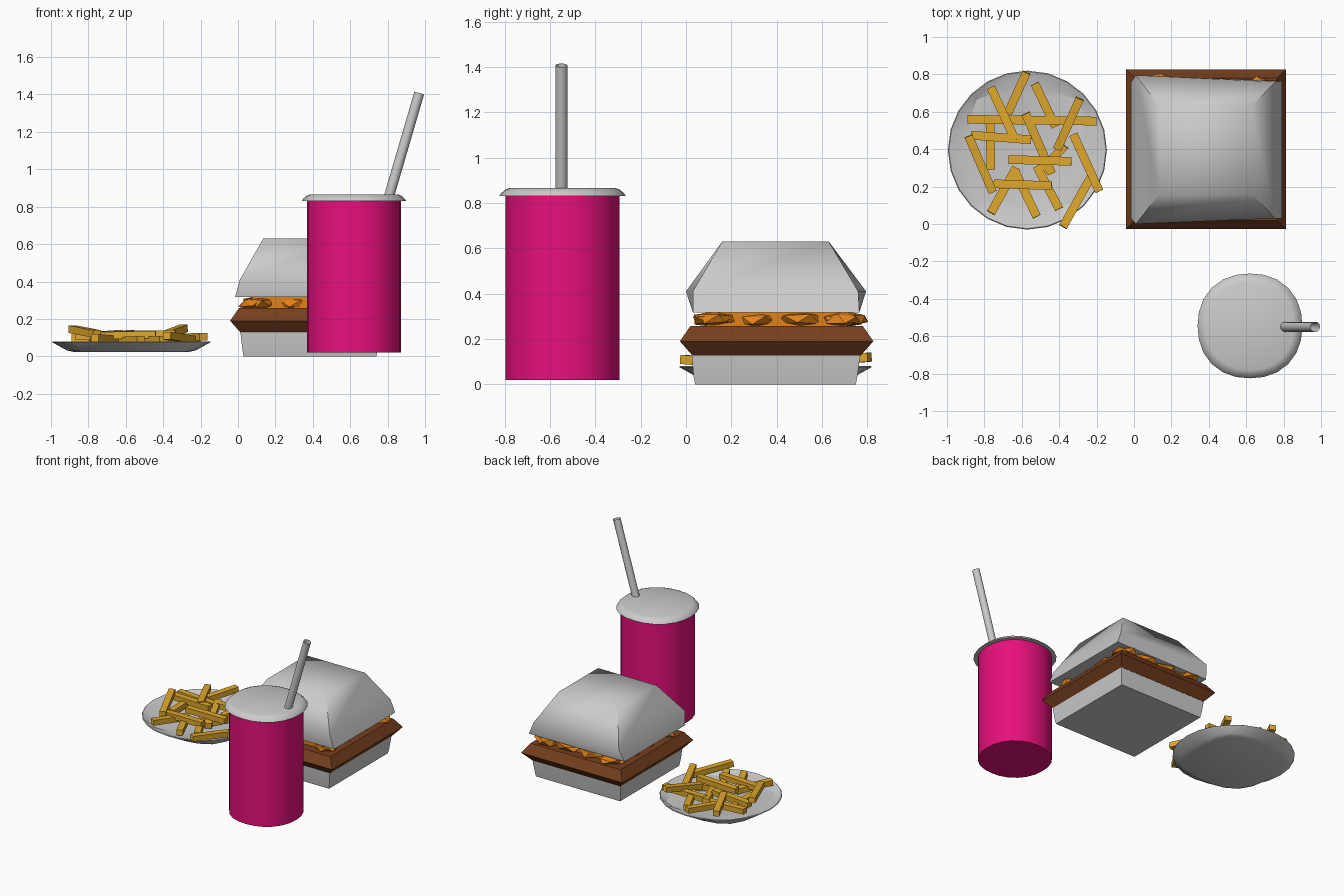
import bpy, bmesh, math, random
from mathutils import Vector, Matrix

if "Cube" in bpy.data.objects:
    bpy.data.objects.remove(bpy.data.objects["Cube"])

random.seed(4)


def material(name, rgb):
    m = bpy.data.materials.new(name)
    m.diffuse_color = (*rgb, 1)
    m.use_nodes = True
    m.node_tree.nodes["Principled BSDF"].inputs["Base Color"].default_value = m.diffuse_color
    return m


PINK = material("cup_pink", (0.80, 0.005, 0.20))
BROWN = material("patty_brown", (0.18, 0.05, 0.013))
GOLD = material("fry_gold", (0.74, 0.39, 0.025))
ORANGE = material("filling_orange", (0.75, 0.22, 0.01))


def finish(name, bm, mat=None, angle=None):
    bmesh.ops.recalc_face_normals(bm, faces=bm.faces)
    me = bpy.data.meshes.new(name)
    bm.to_mesh(me)
    bm.free()
    ob = bpy.data.objects.new(name, me)
    bpy.context.collection.objects.link(ob)
    if mat:
        me.materials.append(mat)
    if angle:
        bpy.ops.object.select_all(action='DESELECT')
        ob.select_set(True)
        bpy.context.view_layer.objects.active = ob
        bpy.ops.object.shade_smooth_by_angle(angle=math.radians(angle))
    return ob


def ring(cx, cy, z, r, n=2.0, seg=24):
    """Superellipse ring: n=2 is a circle, larger n is squarer."""
    pts = []
    for i in range(seg):
        a = 2 * math.pi * i / seg
        c, s = math.cos(a), math.sin(a)
        k = r / (abs(c) ** n + abs(s) ** n) ** (1 / n)
        pts.append((cx + k * c, cy + k * s, z))
    return pts


def rect(x0, x1, z, yl, yr):
    """Four corners; yl and yr are the y ranges at the left and right sides."""
    return [(x0, yl[0], z), (x1, yr[0], z), (x1, yr[1], z), (x0, yl[1], z)]


def loft(name, rings, mat=None, angle=None):
    bm = bmesh.new()
    vs = [[bm.verts.new(p) for p in r] for r in rings]
    n = len(vs[0])
    for a, b in zip(vs, vs[1:]):
        for i in range(n):
            bm.faces.new((a[i], a[(i + 1) % n], b[(i + 1) % n], b[i]))
    bm.faces.new(vs[0][::-1])
    bm.faces.new(vs[-1])
    return finish(name, bm, mat, angle)


def square(h, z, cx=0.385, cy=0.40):
    return rect(cx - h, cx + h, z, (cy - h, cy + h), (cy - h, cy + h))


# Burger buns and patty
loft("bottom_bun", [square(0.355, 0.0, cy=0.395), square(0.362, 0.04, cy=0.395),
                    square(0.372, 0.13, cy=0.397)], None, 60)
loft("patty", [square(0.37, 0.125), square(0.427, 0.19), square(0.38, 0.258)], BROWN, 30)
loft("top_bun", [rect(-0.015, 0.79, 0.318, (0.03, 0.76), (0.03, 0.765)),
                 rect(0.01, 0.755, 0.41, (0.0, 0.795), (0.03, 0.76)),
                 rect(0.135, 0.63, 0.63, (0.16, 0.63), (0.16, 0.63))], None, 65)

# Crumpled orange filling: core slab plus chunks around the edge
loft("filling_core", [square(0.31, 0.255), square(0.31, 0.32)], ORANGE)
bm = bmesh.new()
for side in range(4):
    for t in (-0.28, -0.10, 0.09, 0.27):
        m = (Matrix.Translation((0.39, 0.415, 0.286))
             @ Matrix.Rotation(side * math.pi / 2, 4, 'Z')
             @ Matrix.Translation((t, -0.27 + random.uniform(-0.015, 0.015), 0))
             @ Matrix.Rotation(random.uniform(-0.15, 0.15), 4, 'Z')
             @ Matrix.Diagonal((0.115, 0.085, 0.036, 1)))
        new = bmesh.ops.create_icosphere(bm, subdivisions=1, radius=1.0, matrix=m)["verts"]
        for v in new:
            v.co += Vector((random.uniform(-0.015, 0.015), random.uniform(-0.015, 0.015),
                            random.uniform(-0.007, 0.007)))
finish("filling_chunks", bm, ORANGE)

# Cup, lid and straw
CX, CY = 0.62, -0.545
loft("cup", [ring(CX, CY, z, 0.252, 2.15) for z in (0.02, 0.835)], PINK, 40)
loft("cup_lid", [ring(CX, CY, z, r, 2.2) for r, z in
                 ((0.28, 0.83), (0.272, 0.842), (0.255, 0.858), (0.235, 0.866))], None, 45)
a, b = Vector((0.803, -0.55, 0.84)), Vector((0.969, -0.55, 1.408))
rot = (b - a).to_track_quat('Z', 'Y').to_matrix().to_4x4()
bm = bmesh.new()
bmesh.ops.create_cone(bm, cap_ends=False, segments=12, radius1=0.027, radius2=0.027,
                      depth=(b - a).length, matrix=Matrix.Translation((a + b) / 2) @ rot)
finish("straw", bm, None, 40)

# Plate: round rim over a squarish base
PX, PY = -0.57, 0.395
loft("plate", [ring(PX, PY, 0.022, 0.30, 5), ring(PX, PY, 0.032, 0.345, 3),
               ring(PX, PY, 0.076, 0.425, 2), ring(PX, PY, 0.08, 0.42, 2),
               ring(PX, PY, 0.05, 0.31, 5)], None, 30)

# Fries: x, y, z of both ends
FRIES = [
    (-.575, .81, .12, -.675, .59, .10), (-.765, .73, .11, -.635, .45, .12),
    (-.89, .56, .10, -.55, .555, .085), (-.55, .555, .10, -.20, .55, .10),
    (-.53, .75, .10, -.42, .52, .09), (-.29, .67, .15, -.41, .40, .105),
    (-.885, .47, .145, -.755, .17, .12), (-.87, .475, .11, -.55, .45, .115),
    (-.325, .48, .10, -.185, .175, .105), (-.67, .345, .115, -.335, .335, .12),
    (-.75, .215, .11, -.44, .205, .115), (-.22, .27, .085, -.38, -.015, .11),
    (-.63, .30, .085, -.765, .06, .10), (-.64, .29, .08, -.52, .04, .09),
    (-.52, .31, .08, -.40, .08, .09), (-.58, .59, .10, -.44, .27, .075),
    (-.77, .55, .085, -.765, .29, .085), (-.37, .42, .09, -.51, .27, .07),
]
for i, f in enumerate(FRIES):
    a, b = Vector(f[:3]), Vector(f[3:])
    d = b - a
    x = d.normalized()
    y = Vector((0, 0, 1)).cross(x).normalized()
    z = x.cross(y)
    m = Matrix((x * d.length, y * 0.046, z * 0.04)).transposed().to_4x4()
    bm = bmesh.new()
    bmesh.ops.create_cube(bm, size=1, matrix=Matrix.Translation((a + b) / 2) @ m)
    finish(f"fry_{i + 1:02d}", bm, GOLD)
